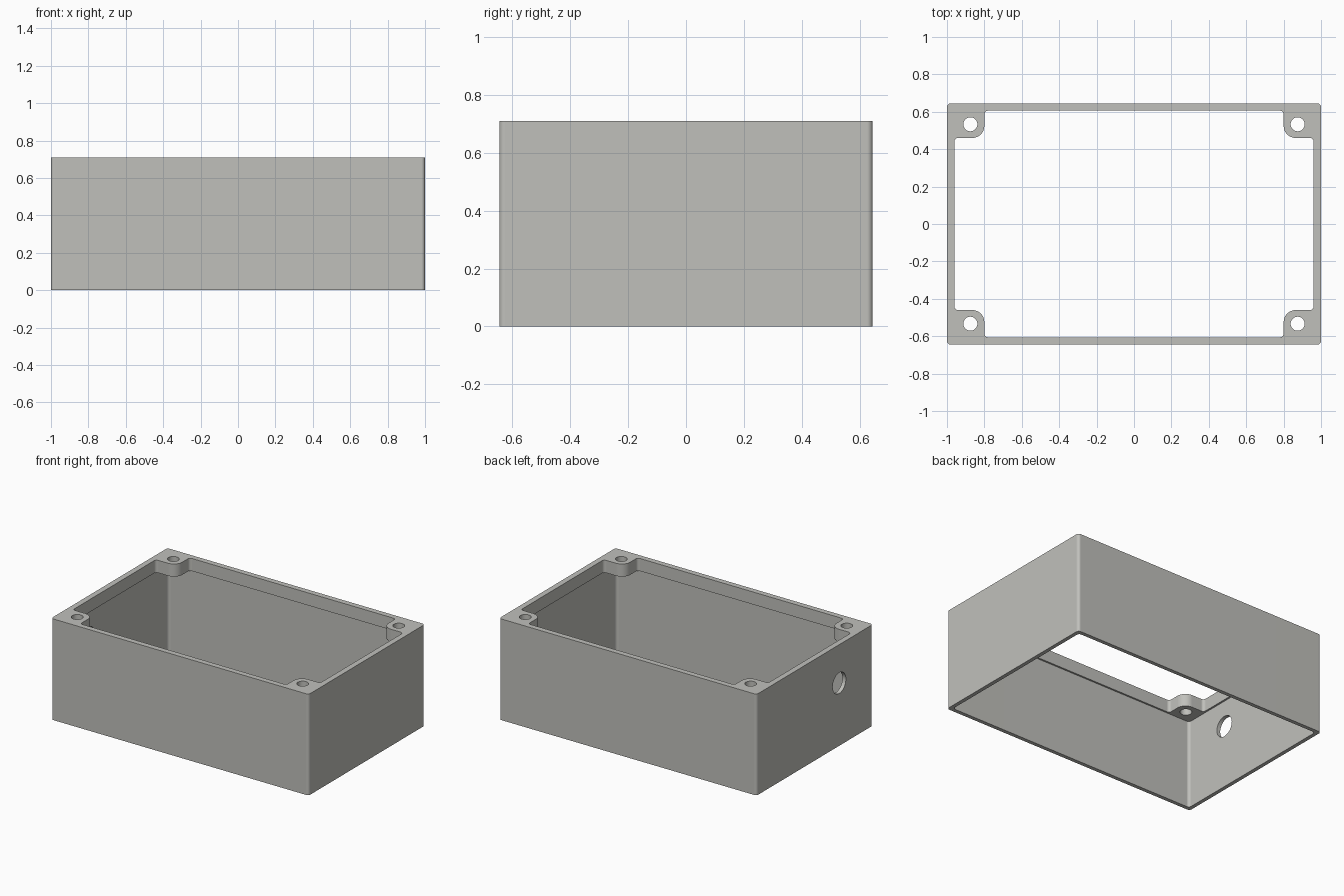
import bpy, bmesh, math
from mathutils import Vector, Matrix

if "Cube" in bpy.data.objects:
    bpy.data.objects.remove(bpy.data.objects["Cube"])

HX, HY, H = 1.0, 0.645, 0.71      # outer half sizes and height
WALL, RIM = 0.027, 0.088          # thin wall thickness, height of thick top rim
FILLET = 0.02


def rounded(corners, steps=8):
    """Outline of a right-angled polygon whose corners (x, y, r) are filleted."""
    pts = []
    for i, (x, y, r) in enumerate(corners):
        p = Vector((x, y))
        a = (Vector(corners[i - 1][:2]) - p).normalized()
        b = (Vector(corners[(i + 1) % len(corners)][:2]) - p).normalized()
        c = p + (a + b) * r
        for k in range(steps + 1):
            t = math.pi / 2 * k / steps
            pts.append(c - (b * math.cos(t) + a * math.sin(t)) * r)
    return pts


def quadrants(corners):
    """Repeat the corners of the first quadrant around all four, counter-clockwise."""
    out = []
    for sx, sy in ((1, 1), (-1, 1), (-1, -1), (1, -1)):
        part = [(sx * x, sy * y, r) for x, y, r in corners]
        out += part if sx * sy > 0 else part[::-1]
    return out


def circle(r, n=32):
    return [Vector((r * math.cos(2 * math.pi * k / n), r * math.sin(2 * math.pi * k / n)))
            for k in range(n)]


def prism(name, outline, z0, z1, matrix=Matrix()):
    """Closed solid made by extruding an outline from z0 to z1."""
    bm = bmesh.new()
    base = bm.faces.new([bm.verts.new((p.x, p.y, z0)) for p in outline])
    ext = bmesh.ops.extrude_face_region(bm, geom=[base])["geom"]
    bmesh.ops.translate(bm, verts=[g for g in ext if isinstance(g, bmesh.types.BMVert)],
                        vec=(0, 0, z1 - z0))
    bmesh.ops.recalc_face_normals(bm, faces=bm.faces)
    bm.transform(matrix)
    mesh = bpy.data.meshes.new(name)
    bm.to_mesh(mesh)
    bm.free()
    obj = bpy.data.objects.new(name, mesh)
    bpy.context.collection.objects.link(obj)
    return obj


# Outer body of the enclosure
body = prism("enclosure_frame", rounded(quadrants([(HX, HY, FILLET)])), 0, H)
grey = bpy.data.materials.new("warm_grey")
grey.diffuse_color = (0.53, 0.53, 0.50, 1)
grey.use_nodes = True
grey.node_tree.nodes["Principled BSDF"].inputs["Base Color"].default_value = grey.diffuse_color
body.data.materials.append(grey)

# Lower cavity, open at the bottom
cutters = [prism("cavity_cutter",
                 rounded(quadrants([(HX - WALL, HY - WALL, FILLET)])), -0.1, H - RIM)]

# Top opening, which leaves the thick rim and the four corner bosses
opening = [(0.96, 0.46, 0.02), (0.80, 0.46, 0.065), (0.80, 0.606, 0.02)]
cutters.append(prism("opening_cutter", rounded(quadrants(opening)), H - RIM - 0.1, H + 0.1))

# Screw holes through the bosses
for sx in (-1, 1):
    for sy in (-1, 1):
        cutters.append(prism("screw_hole_cutter", circle(0.0375), H - RIM - 0.1, H + 0.1,
                             Matrix.Translation((sx * 0.875, sy * 0.533, 0))))

# Cable hole in the left wall
cutters.append(prism("cable_hole_cutter", circle(0.073, 40), -0.1, 0.1,
                     Matrix.Translation((-HX, -0.272, 0.44)) @ Matrix.Rotation(math.pi / 2, 4, 'Y')))

# Cut everything, then drop the cutters
bpy.context.view_layer.objects.active = body
body.select_set(True)
for c in cutters:
    mod = body.modifiers.new("cut", 'BOOLEAN')
    mod.operation, mod.solver, mod.object = 'DIFFERENCE', 'EXACT', c
    bpy.ops.object.modifier_apply(modifier=mod.name)
    bpy.data.objects.remove(c)

# Smooth fillets and holes with crisp edges
bpy.ops.object.shade_smooth_by_angle(angle=math.radians(30))
wn = body.modifiers.new("flat_walls", 'WEIGHTED_NORMAL')
wn.keep_sharp = True
